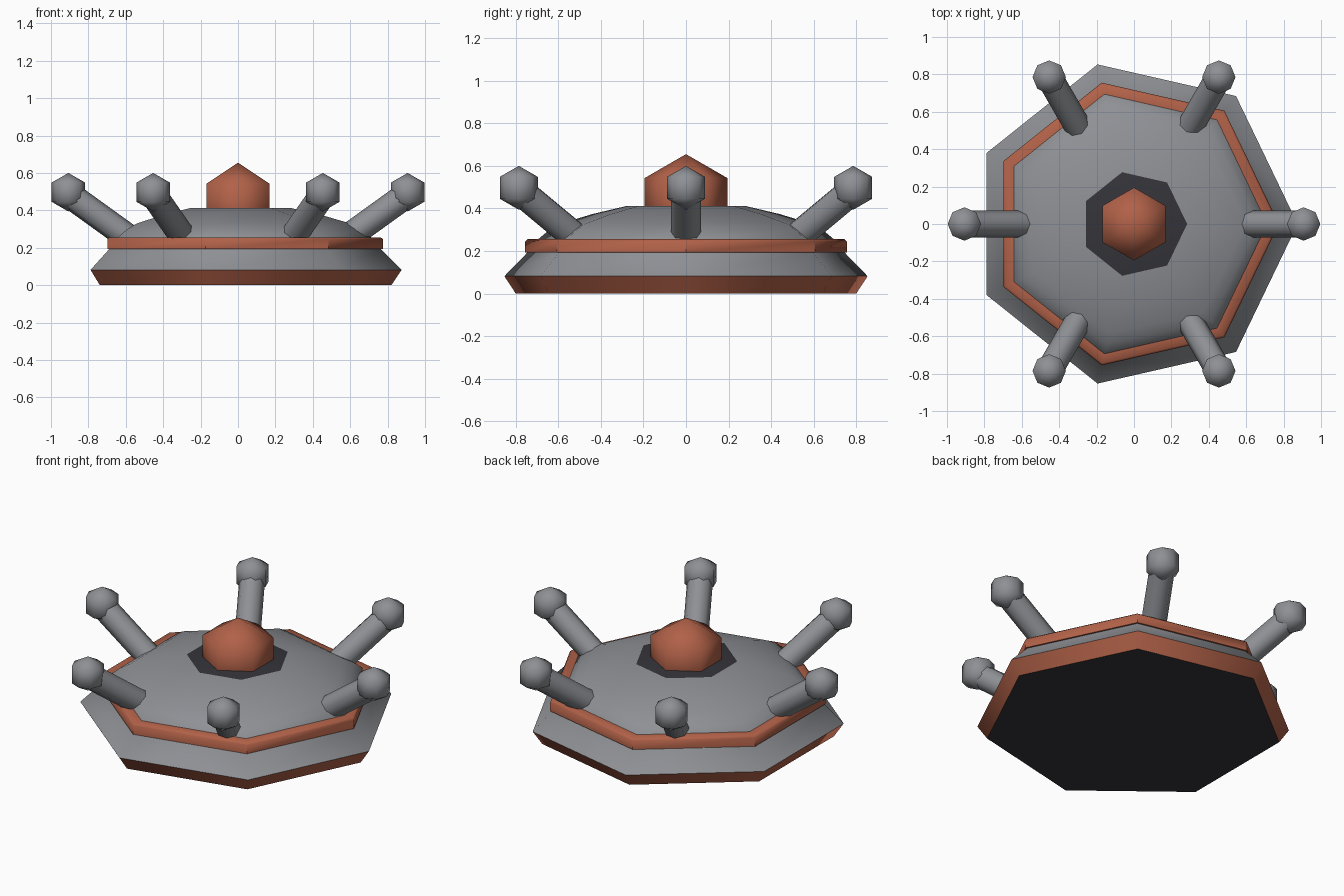
import bpy, bmesh, math
from mathutils import Vector

if "Cube" in bpy.data.objects:
    bpy.data.objects.remove(bpy.data.objects["Cube"])


def material(name, rgb):
    m = bpy.data.materials.new(name)
    m.diffuse_color = (*rgb, 1)
    m.use_nodes = True
    m.node_tree.nodes["Principled BSDF"].inputs["Base Color"].default_value = m.diffuse_color
    return m


GREY = material("hull grey", (0.27, 0.28, 0.30))
RUST = material("rust orange", (0.44, 0.12, 0.065))
DARK = material("charcoal", (0.035, 0.035, 0.042))


def finish(bm, name, mats, smooth_angle):
    bmesh.ops.recalc_face_normals(bm, faces=bm.faces)
    me = bpy.data.meshes.new(name)
    bm.to_mesh(me)
    bm.free()
    for m in mats:
        me.materials.append(m)
    ob = bpy.data.objects.new(name, me)
    bpy.context.collection.objects.link(ob)
    bpy.ops.object.select_all(action='DESELECT')
    ob.select_set(True)
    bpy.context.view_layer.objects.active = ob
    bpy.ops.object.shade_smooth_by_angle(angle=math.radians(smooth_angle))
    return ob


def lathe(name, profile, mats, rule=None, sides=7, closed=False, angle=50):
    """Sweep (radius, z) points round z with a corner on +x; cap open ends."""
    bm = bmesh.new()
    rings = [[bm.verts.new((r * math.cos(math.tau * i / sides),
                            r * math.sin(math.tau * i / sides), z))
              for i in range(sides)] for r, z in profile]
    pairs = list(zip(rings, rings[1:]))
    if closed:
        pairs.append((rings[-1], rings[0]))
    for a, b in pairs:
        for i in range(sides):
            j = (i + 1) % sides
            bm.faces.new((a[i], a[j], b[j], b[i]))
    if not closed:
        bm.faces.new(rings[0])
        bm.faces.new(rings[-1])
    bm.normal_update()
    if rule:
        for f in bm.faces:
            f.material_index = rule(f)
    return finish(bm, name, mats, angle)


def ball(name, centre, radius, segments, mat):
    bm = bmesh.new()
    bmesh.ops.create_uvsphere(bm, u_segments=segments, v_segments=3, radius=radius)
    bmesh.ops.translate(bm, verts=bm.verts, vec=centre)
    return finish(bm, name, [mat], 75)


def rod(name, start, end, radius, mat):
    axis = end - start
    bm = bmesh.new()
    bmesh.ops.create_cone(bm, cap_ends=True, segments=8, radius1=radius,
                          radius2=radius, depth=axis.length)
    ob = finish(bm, name, [mat], 50)
    ob.location = (start + end) / 2
    ob.rotation_euler = axis.to_track_quat('Z', 'Y').to_euler()
    return ob


# Lower hull: charcoal underside, rust foot, grey skirt
def hull_rule(f):
    z = f.calc_center_median().z
    return 2 if z < 0.01 else (1 if z < 0.08 else 0)


lathe("hull", [(0.82, 0), (0.875, 0.082), (0.762, 0.195), (0.755, 0.22)],
      [GREY, RUST, DARK], hull_rule)

# Rust band round the rim
lathe("rim_band", [(0.70, 0.193), (0.775, 0.193), (0.775, 0.245),
                   (0.763, 0.256), (0.70, 0.256)], [RUST], closed=True)

# Upper dome with a charcoal top plate
lathe("dome", [(0.73, 0.22), (0.712, 0.256), (0.66, 0.298), (0.60, 0.33),
               (0.45, 0.374), (0.284, 0.412)],
      [GREY, DARK], lambda f: 1 if f.calc_center_median().z > 0.41 else 0)

# Central core
ball("core", (0, 0, 0.43), 0.225, 6, RUST)

# Six arms with ball ends
for k in range(6):
    a = math.radians(60 * k)
    out = Vector((math.cos(a), math.sin(a), 0))
    tip = out * 0.907 + Vector((0, 0, 0.487))
    root = out * 0.57 + Vector((0, 0, 0.244))
    rod(f"arm_{k + 1}", root, tip, 0.071, GREY)
    ball(f"arm_ball_{k + 1}", out * 0.907 + Vector((0, 0, 0.497)), 0.103, 8, GREY)
